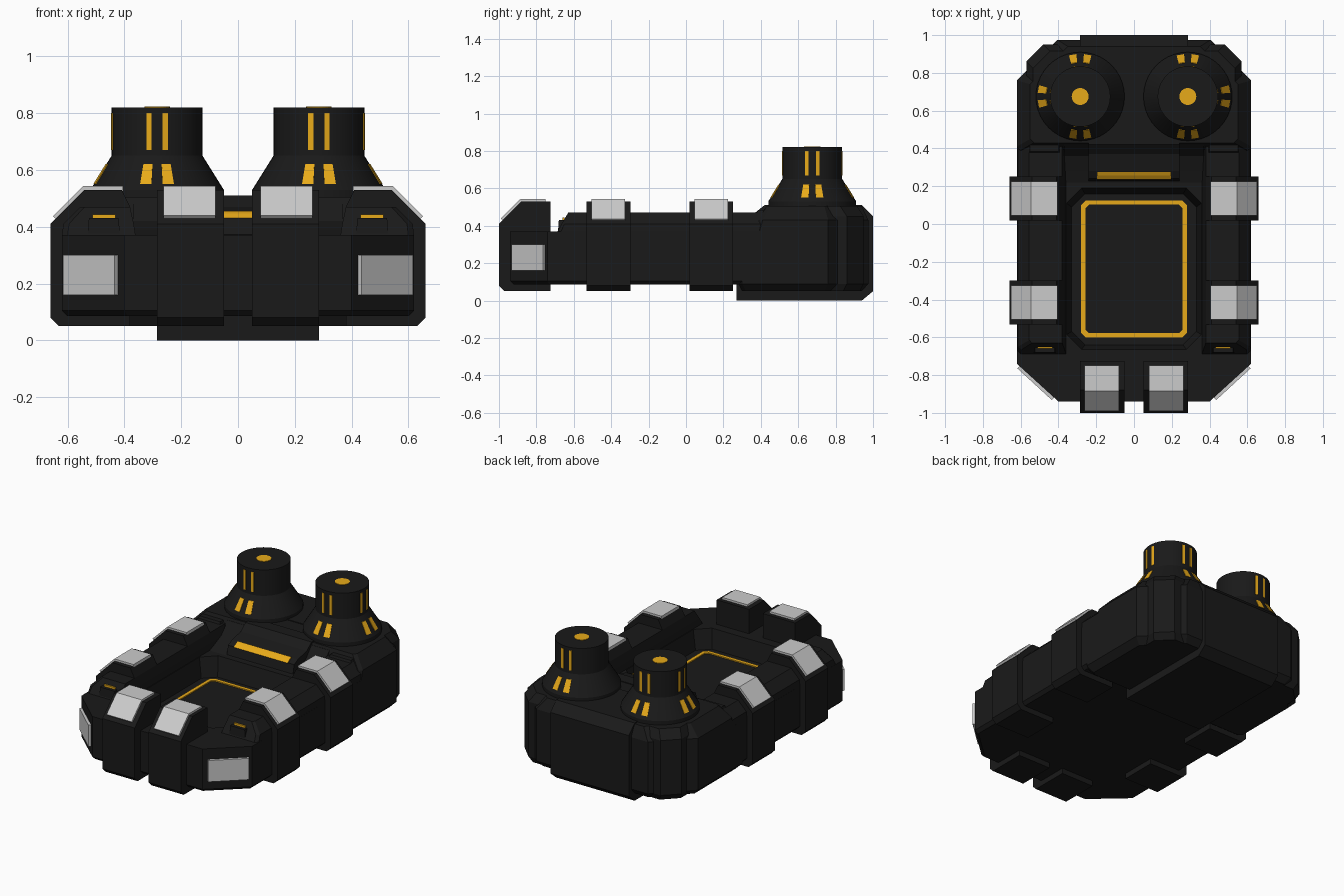
import bpy, bmesh
from math import sin, cos, pi

if "Cube" in bpy.data.objects:
    bpy.data.objects.remove(bpy.data.objects["Cube"])


def material(name, rgb):
    m = bpy.data.materials.new(name)
    m.diffuse_color = (*rgb, 1)
    m.use_nodes = True
    m.node_tree.nodes["Principled BSDF"].inputs["Base Color"].default_value = m.diffuse_color
    return m


BLACK = material("black_armour", (0.01, 0.01, 0.01))
GOLD = material("gold_glow", (0.8, 0.4, 0.01))


def finish(name, bm, mat):
    bmesh.ops.recalc_face_normals(bm, faces=bm.faces)
    me = bpy.data.meshes.new(name)
    bm.to_mesh(me)
    bm.free()
    if mat:
        me.materials.append(mat)
    ob = bpy.data.objects.new(name, me)
    bpy.context.collection.objects.link(ob)
    return ob


def skin(name, rings, mat=BLACK, sx=1, closed=False):
    """Skin a stack of 3D rings; capped, or wrapped round when closed."""
    bm = bmesh.new()
    vs = [[bm.verts.new((x * sx, y, z)) for x, y, z in r] for r in rings]
    n = len(vs[0])
    pairs = list(zip(vs, vs[1:])) + ([(vs[-1], vs[0])] if closed else [])
    for a, b in pairs:
        for i in range(n):
            j = (i + 1) % n
            bm.faces.new((a[i], a[j], b[j], b[i]))
    if not closed:
        bm.faces.new(vs[0])
        bm.faces.new(vs[-1])
    return finish(name, bm, mat)


def loft(name, levels, mat=BLACK, sx=1, closed=False):
    """levels: (z, plan outline)"""
    return skin(name, [[(x, y, z) for x, y in o] for z, o in levels], mat, sx, closed)


def prism(name, pts, axis, a, b, mat=BLACK, sx=1):
    """Extrude a profile along x (yz points) or along y (xz points)."""
    put = (lambda p, t: (t, p[0], p[1])) if axis == 'x' else (lambda p, t: (p[0], t, p[1]))
    return skin(name, [[put(p, t) for p in pts] for t in (a, b)], mat, sx)


def octo(x, y0, y1, f, b=None, fy=None):
    """Symmetric plan rectangle with front chamfer f and back chamfer b."""
    b = f if b is None else b
    fy = f if fy is None else fy
    half = [(x - f, y0), (x, y0 + fy), (x, y1 - b), (x - b, y1)]
    return half + [(-px, py) for px, py in reversed(half)]


def rect(x0, x1, y0, y1):
    return [(x0, y0), (x1, y0), (x1, y1), (x0, y1)]


def circle(cx, cy, r, n=40):
    return [(cx + r * cos(2 * pi * i / n), cy + r * sin(2 * pi * i / n)) for i in range(n)]


# Hull with the sunken deck cut out
hull = loft("hull", [(0.085, octo(0.60, -0.92, 0.6, 0.21, 0.01, 0.19)),
                     (0.105, octo(0.62, -0.94, 0.6, 0.22, 0.01, 0.20)),
                     (0.37, octo(0.62, -0.94, 0.6, 0.22, 0.01, 0.20))])
cutter = loft("deck_cutter", [(0.245, octo(0.33, -0.64, 0.16, 0.07)),
                              (0.50, octo(0.385, -0.69, 0.22, 0.09))])
mod = hull.modifiers.new("deck", 'BOOLEAN')
mod.object, mod.solver = cutter, 'EXACT'
cutter.hide_render = True
cutter.hide_viewport = True
cutter.display_type = 'WIRE'

# Gold frame on the deck
frame = octo(0.28, -0.60, 0.125, 0.025)
inner = octo(0.257, -0.577, 0.102, 0.018)
loft("deck_frame", [(0.24, frame), (0.252, frame), (0.252, inner), (0.24, inner)], GOLD, closed=True)

# Rear hull, keel block and stern plate
loft("rear_hull", [(0.05, octo(0.58, 0.30, 0.94, 0.02, 0.20)),
                   (0.09, octo(0.62, 0.28, 0.975, 0.02, 0.215)),
                   (0.37, octo(0.62, 0.28, 0.975, 0.02, 0.215))])
loft("rear_upper_hull", [(0.36, octo(0.62, 0.37, 0.975, 0.02, 0.215)),
                         (0.43, octo(0.62, 0.39, 0.975, 0.02, 0.215)),
                         (0.505, octo(0.55, 0.43, 0.94, 0.02, 0.20))])
prism("keel_block", [(0.27, 0), (0.94, 0), (1.0, 0.05), (1.0, 0.45), (0.94, 0.51),
                     (0.60, 0.51), (0.60, 0.2), (0.27, 0.2)], 'x', -0.285, 0.285)

# Bridge step between the deck and the towers
prism("bridge_base", [(0.16, 0.245), (0.22, 0.37), (0.28, 0.39), (0.36, 0.42), (0.42, 0.49),
                      (0.5, 0.49), (0.5, 0.245)], 'x', -0.37, 0.37)
prism("bridge_block", [(0.22, 0.34), (0.24, 0.43), (0.28, 0.45), (0.37, 0.47), (0.42, 0.51),
                       (0.5, 0.51), (0.5, 0.34)], 'x', -0.24, 0.24)
prism("bridge_light", [(0.235, 0.43), (0.257, 0.447), (0.275, 0.456), (0.275, 0.43)],
      'x', -0.195, 0.195, GOLD)

for side, s in (("right", 1), ("left", -1)):
    # Side rail with sloped ends
    loft(f"{side}_rail", [(0.365, [(0.36, -0.69), (0.60, -0.69), (0.62, -0.67), (0.62, 0.45), (0.36, 0.45)]),
                          (0.41, [(0.367, -0.665), (0.595, -0.665), (0.615, -0.65), (0.615, 0.45), (0.367, 0.45)]),
                          (0.47, [(0.38, -0.63), (0.54, -0.63), (0.555, -0.615), (0.555, 0.45), (0.38, 0.45)])],
         sx=s)
    # Step between rail and rear hull
    loft(f"{side}_rear_step", [(0.42, rect(0.38, 0.57, 0.36, 0.46)),
                               (0.485, rect(0.40, 0.55, 0.385, 0.46))], sx=s)
    # Rear corner panel
    corner = [(0.50, 0.78), (0.57, 0.78), (0.57, 0.86), (0.48, 0.95), (0.40, 0.95), (0.40, 0.88)]
    low = [(x - 0.02, y - 0.02) for x, y in corner]
    top = [(x - 0.035, y - 0.035) for x, y in corner]
    loft(f"{side}_rear_corner_panel", [(0.05, low), (0.09, corner), (0.45, corner), (0.505, top)], sx=s)

    # Side pads with bent grey plates
    for tag, y in (("front", -0.415), ("rear", 0.135)):
        prism(f"{side}_{tag}_side_pad", [(0.38, 0.05), (0.63, 0.05), (0.66, 0.08), (0.66, 0.41),
                                         (0.54, 0.53), (0.41, 0.53), (0.38, 0.47)],
              'y', y - 0.117, y + 0.117, sx=s)
        prism(f"{side}_{tag}_side_plate", [(0.405, 0.525), (0.54, 0.525), (0.64, 0.425), (0.652, 0.437),
                                           (0.545, 0.543), (0.405, 0.543)],
              'y', y - 0.09, y + 0.09, None, s)

    # Front pad with bent grey plate
    prism(f"{side}_front_pad", [(-0.725, 0.05), (-0.97, 0.05), (-1.0, 0.08), (-1.0, 0.41),
                                (-0.88, 0.53), (-0.725, 0.53)], 'x', 0.05, 0.285, sx=s)
    prism(f"{side}_front_plate", [(-0.75, 0.525), (-0.88, 0.525), (-0.978, 0.427), (-0.99, 0.439),
                                  (-0.885, 0.543), (-0.75, 0.543)], 'x', 0.08, 0.262, None, s)

    # Flat grey plate on the front corner
    plate = [(0.595, -0.74), (0.617, -0.765), (0.435, -0.932), (0.413, -0.908)]
    loft(f"{side}_corner_plate", [(0.16, plate), (0.30, plate)], None, s)

    # Small lamp box
    loft(f"{side}_lamp_box", [(0.36, rect(0.415, 0.53, -0.685, -0.62)),
                              (0.43, rect(0.42, 0.525, -0.68, -0.62))], sx=s)
    strip = rect(0.432, 0.512, -0.66, -0.65)
    loft(f"{side}_lamp", [(0.42, strip), (0.443, strip)], GOLD, s)

    # Round tower
    cx, cy = 0.285, 0.675
    tower = loft(f"{side}_tower", [(z, circle(cx, cy, r)) for z, r in
                                   ((0.46, 0.235), (0.53, 0.235), (0.65, 0.16), (0.82, 0.16))], sx=s)
    bpy.context.view_layer.objects.active = tower
    tower.select_set(True)
    bpy.ops.object.shade_smooth_by_angle()
    tower.select_set(False)
    loft(f"{side}_tower_cap", [(z, circle(cx, cy, 0.045, 24)) for z in (0.81, 0.823)], GOLD, s)

    # Gold slits in pairs on the front, back and outer side of the tower
    for face, a0 in (("front", -pi / 2), ("outer", 0), ("back", pi / 2)):
        for k in (-1, 1):
            a = a0 + k * 0.178
            for kind, da, ends in (("upper", 0.056, ((0.67, 0.16), (0.80, 0.16))),
                                   ("lower", 0.09, ((0.55, 0.2225), (0.62, 0.179)))):
                rings = [[(cx + (r + d) * cos(a + t), cy + (r + d) * sin(a + t), z)
                          for d, t in ((-0.01, -da), (0.003, -da), (0.003, da), (-0.01, da))]
                         for z, r in ends]
                skin(f"{side}_tower_{face}_{kind}_slit", rings, GOLD, s)
